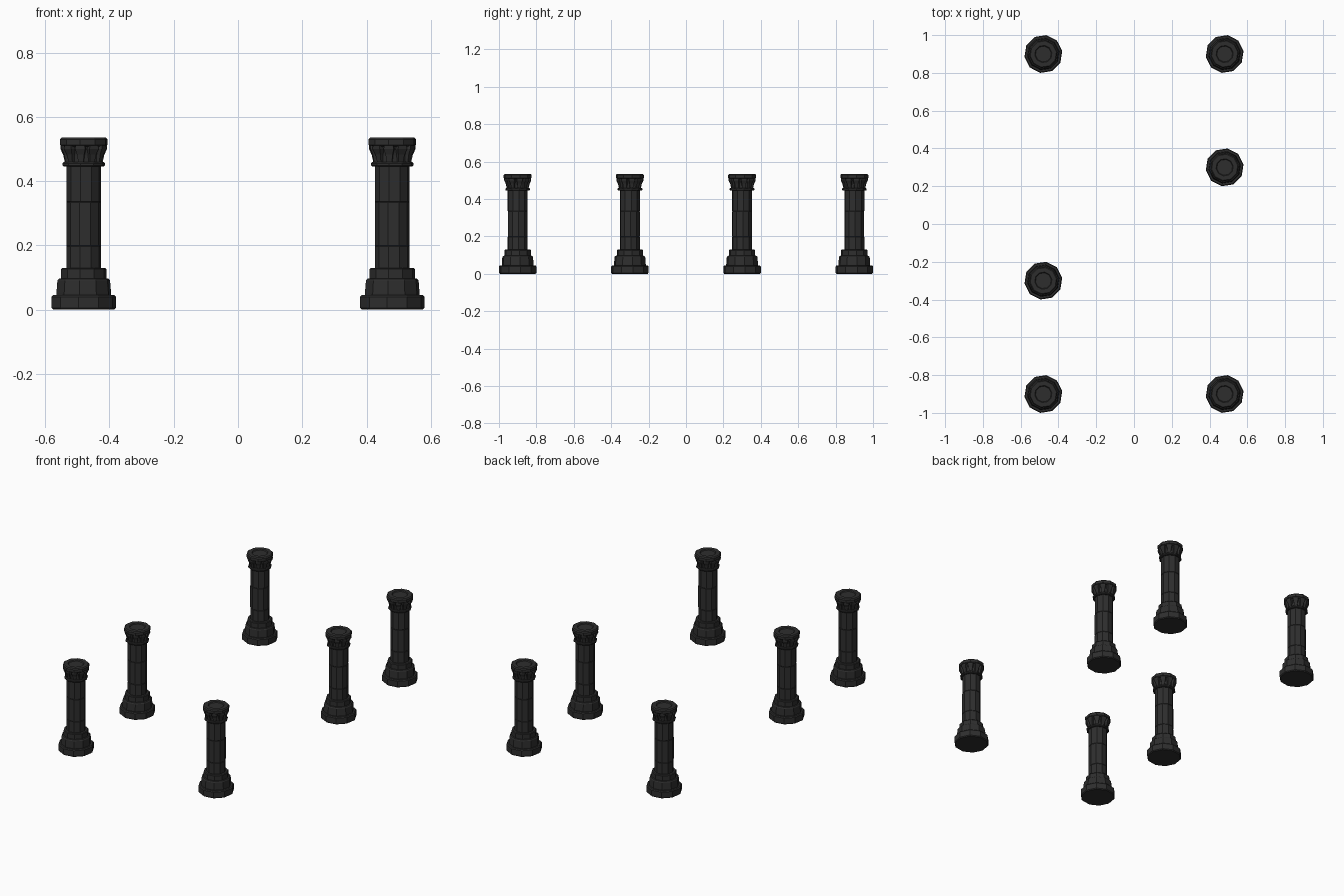
import bpy, bmesh, math, random
from mathutils import Matrix

if "Cube" in bpy.data.objects:
    bpy.data.objects.remove(bpy.data.objects["Cube"])

random.seed(4)
SIDES = 10
SPOTS = [(-0.48, 0.9), (0.48, 0.9), (0.48, 0.3),
         (-0.48, -0.3), (-0.48, -0.9), (0.48, -0.9)]


def material(name, v):
    m = bpy.data.materials.new(name)
    m.diffuse_color = (v, v, v, 1)
    m.use_nodes = True
    m.node_tree.nodes["Principled BSDF"].inputs["Base Color"].default_value = m.diffuse_color
    return m


stone = material("dark stone", 0.027)


def finish(bm, name):
    bmesh.ops.recalc_face_normals(bm, faces=bm.faces)
    me = bpy.data.meshes.new(name)
    bm.to_mesh(me)
    bm.free()
    me.materials.append(stone)
    ob = bpy.data.objects.new(name, me)
    bpy.context.collection.objects.link(ob)
    return ob


def lathe(name, profile, turn=9.0):
    """Faceted solid from (radius, z) points, capped at both ends."""
    bm = bmesh.new()
    rings = []
    for r, z in profile:
        rings.append([bm.verts.new((
            r * math.cos(math.radians(turn) + 2 * math.pi * i / SIDES),
            r * math.sin(math.radians(turn) + 2 * math.pi * i / SIDES), z))
            for i in range(SIDES)])
    for a, b in zip(rings, rings[1:]):
        for i in range(SIDES):
            j = (i + 1) % SIDES
            bm.faces.new((a[i], a[j], b[j], b[i]))
    bm.faces.new(rings[0][::-1])
    bm.faces.new(rings[-1])
    return finish(bm, name)


def drum(name, r, z0, z1, turn, bev=0.003):
    return lathe(name, [(r - bev, z0), (r, z0 + bev), (r, z1 - bev), (r - bev, z1)], turn)


def leaves(name):
    """Ring of flared leaves around the capital."""
    bm = bmesh.new()
    # half width, inner radius, outer radius, height
    sections = [(0.008, 0.045, 0.058, 0.457), (0.011, 0.048, 0.063, 0.482),
                (0.016, 0.052, 0.071, 0.500), (0.014, 0.052, 0.071, 0.510)]
    for k in range(SIDES):
        rot = Matrix.Rotation(math.radians(9) + 2 * math.pi * k / SIDES, 3, 'Z')
        rings = []
        for w, ri, ro, z in sections:
            pts = [(ri, -w, z), (ro, -w, z), (ro, w, z), (ri, w, z)]
            ring = [bm.verts.new(p) for p in pts]
            for v in ring:
                v.co = rot @ v.co
            rings.append(ring)
        for a, b in zip(rings, rings[1:]):
            for i in range(4):
                j = (i + 1) % 4
                bm.faces.new((a[i], a[j], b[j], b[i]))
        bm.faces.new(rings[0][::-1])
        bm.faces.new(rings[-1])
    return finish(bm, name)


# Stepped base
parts = [
    drum("plinth", 0.1012, 0.0, 0.045, 9, 0.005),
    lathe("base_moulding", [(0.086, 0.04), (0.086, 0.052), (0.083, 0.090),
                            (0.079, 0.096), (0.066, 0.098)]),
    drum("base_collar", 0.071, 0.09, 0.13, 9, 0.004),
]
# Shaft of stacked stone drums
for i, (a, b) in enumerate([(0.125, 0.198), (0.198, 0.335), (0.335, 0.452)]):
    parts.append(drum(f"shaft_drum_{i + 1}", 0.0545, a, b, 9 + random.uniform(-6, 6), 0.0015))
# Capital: necking ring, bell, leaves and top slab
parts += [
    drum("necking_ring", 0.067, 0.445, 0.459, 9, 0.004),
    lathe("capital_bell", [(0.052, 0.455), (0.054, 0.480), (0.063, 0.513)]),
    leaves("capital_leaves"),
    lathe("top_slab", [(0.068, 0.508), (0.0755, 0.513), (0.0755, 0.529), (0.070, 0.535),
                       (0.046, 0.535), (0.042, 0.530)]),
]

# Copy each column part to all six places
for n, (x, y) in enumerate(SPOTS):
    for p in parts:
        ob = p if n == 0 else p.copy()
        if n:
            bpy.context.collection.objects.link(ob)
            ob.name = f"{p.name}_{n + 1}"
        ob.location = (x, y, 0)
